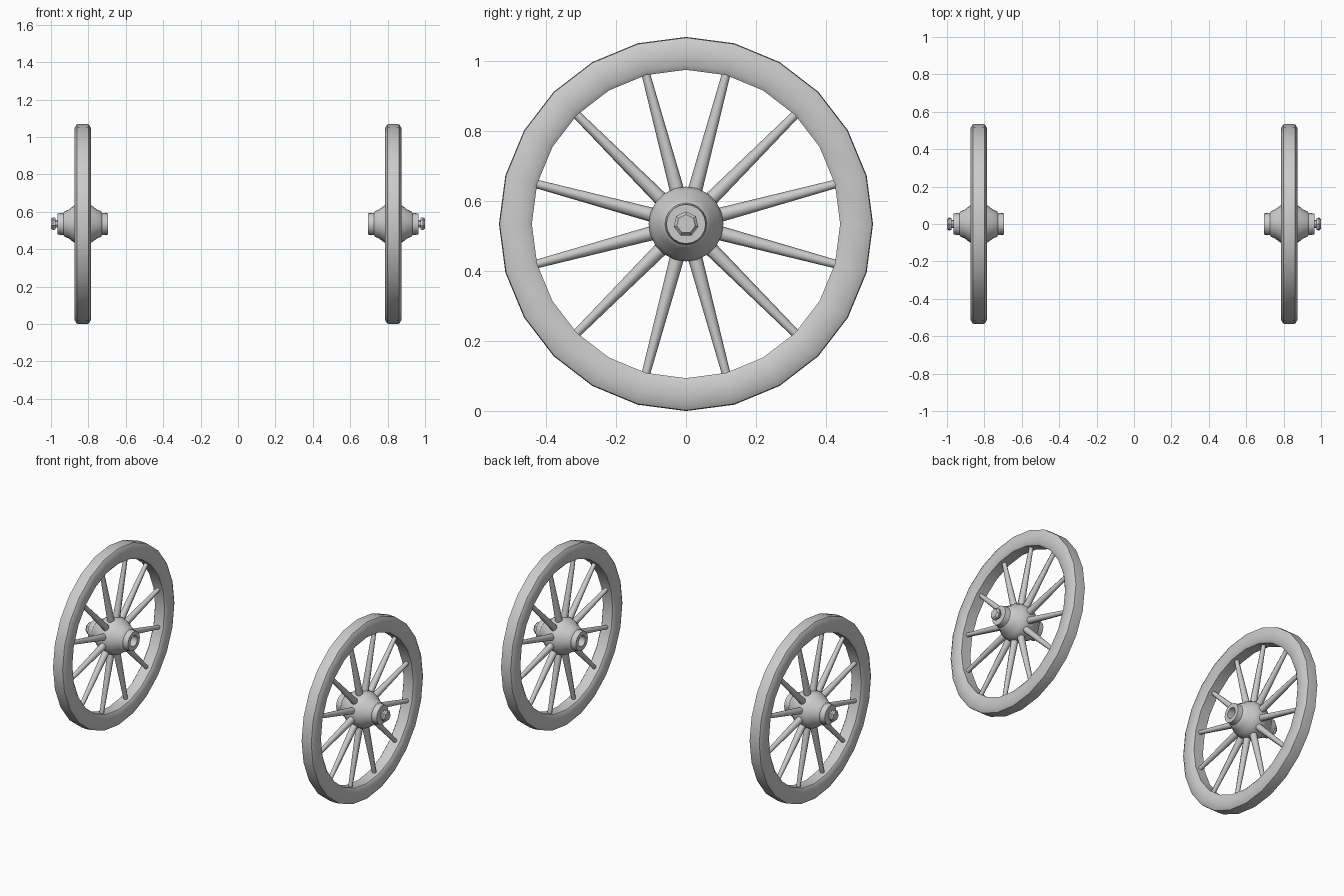
import bpy, bmesh, math
from mathutils import Vector, Matrix

cube = bpy.data.objects.get("Cube")
if cube:
    bpy.data.objects.remove(cube, do_unlink=True)

GREY = (0.6, 0.6, 0.6, 1)
mat = bpy.data.materials.new("weathered grey")
mat.use_nodes = True
mat.diffuse_color = GREY
mat.node_tree.nodes["Principled BSDF"].inputs["Base Color"].default_value = GREY

AXLE_X, AXLE_Z = 0.83, 0.535


def finish(bm, name, side, angle):
    """Place a wheel part, mirrored for the right side, and shade it."""
    if side < 0:
        bmesh.ops.transform(bm, matrix=Matrix.Scale(-1, 4, (1, 0, 0)), verts=bm.verts)
    bmesh.ops.recalc_face_normals(bm, faces=bm.faces)
    mesh = bpy.data.meshes.new(name)
    bm.to_mesh(mesh)
    bm.free()
    mesh.materials.append(mat)
    obj = bpy.data.objects.new(name, mesh)
    bpy.context.collection.objects.link(obj)
    obj.location = (side * AXLE_X, 0, AXLE_Z)
    bpy.ops.object.select_all(action='DESELECT')
    obj.select_set(True)
    bpy.context.view_layer.objects.active = obj
    bpy.ops.object.shade_smooth_by_angle(angle=math.radians(angle))


def lathe(profile, sides, closed=False):
    """Spin (x, radius) points about the axle."""
    bm = bmesh.new()
    rings = []
    for i in range(sides):
        a = math.tau * i / sides
        rings.append([bm.verts.new((x, r * math.sin(a), r * math.cos(a))) for x, r in profile])
    n = len(profile)
    for i, ring in enumerate(rings):
        nxt = rings[(i + 1) % sides]
        for j in range(n if closed else n - 1):
            k = (j + 1) % n
            bm.faces.new((ring[j], ring[k], nxt[k], nxt[j]))
    if not closed:
        for end in (0, n - 1):
            bm.faces.new([ring[end] for ring in rings])
    return bm


def spokes(count, inner, outer):
    """Tapered round spokes running from hub to rim."""
    bm = bmesh.new()
    length = outer - inner
    for i in range(count):
        turn = Matrix.Rotation(math.tau * (i + 0.5) / count, 4, 'X')
        lift = Matrix.Translation((0, 0, inner + length / 2))
        bmesh.ops.create_cone(bm, segments=8, radius1=0.021, radius2=0.012,
                              depth=length, cap_ends=True, matrix=turn @ lift)
    return bm


# Rounded rim section, and hub outline from the bored inner end to the outer collar
RIM = [(-0.042, 0.455), (-0.032, 0.441), (0.032, 0.441), (0.042, 0.455),
       (0.043, 0.515), (0.032, 0.533), (0, 0.535), (-0.032, 0.533), (-0.043, 0.515)]
HUB = [(-0.09, 0.032), (-0.135, 0.032), (-0.135, 0.057), (-0.103, 0.06), (-0.098, 0.068),
       (-0.075, 0.078), (-0.05, 0.097), (-0.02, 0.107), (0.02, 0.107), (0.05, 0.097),
       (0.075, 0.077), (0.098, 0.067), (0.103, 0.06), (0.135, 0.056)]
NUT = [(0.12, 0.022), (0.145, 0.022), (0.147, 0.033), (0.16, 0.036), (0.17, 0.027)]

for side, label in ((1, "left"), (-1, "right")):
    finish(lathe(RIM, 24, closed=True), label + "_wheel_rim", side, 50)
    finish(lathe(HUB, 20), label + "_wheel_hub", side, 40)
    finish(lathe(NUT, 7), label + "_axle_nut", side, 30)
    finish(spokes(12, 0.08, 0.452), label + "_wheel_spokes", side, 50)
